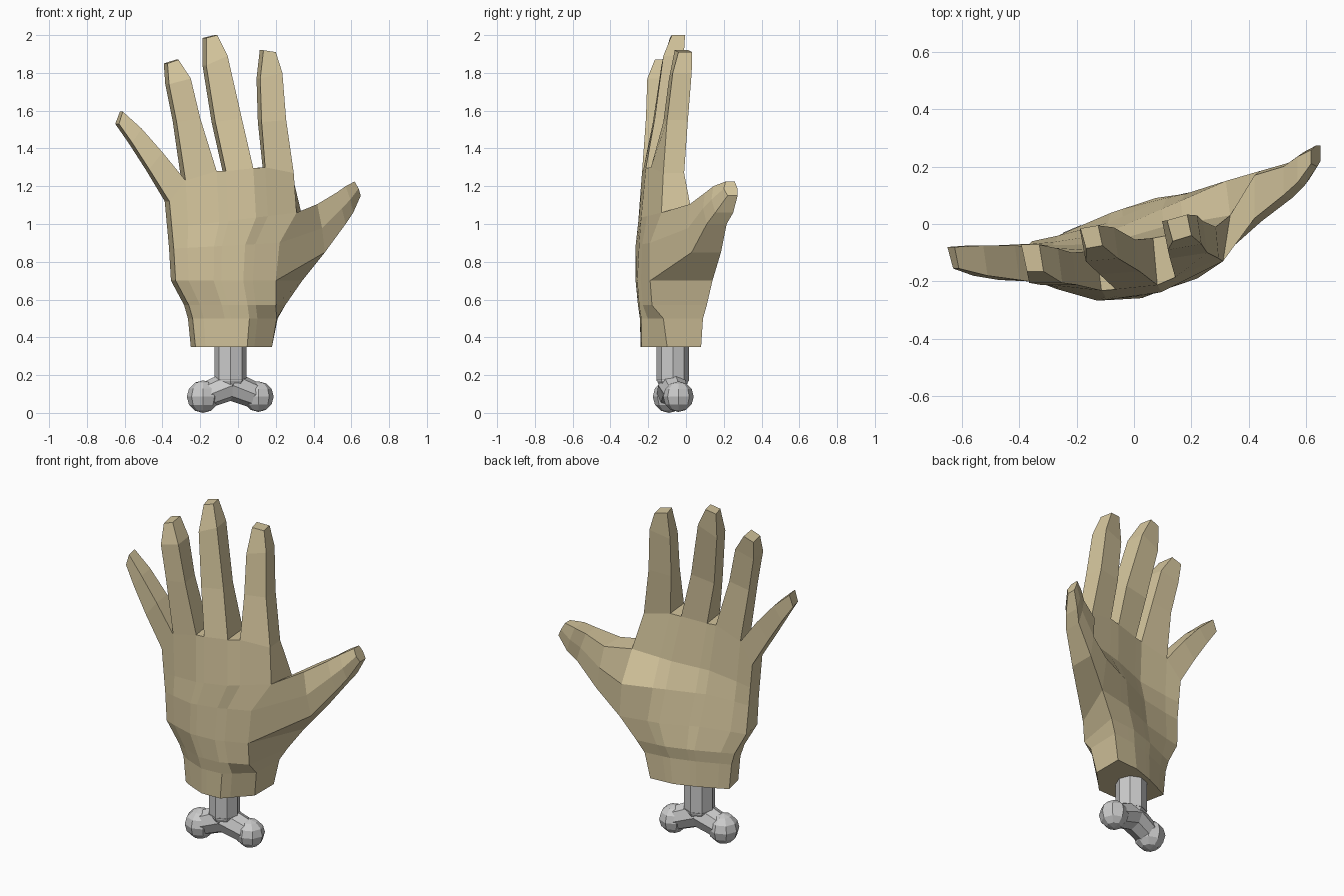
import bpy, bmesh
from mathutils import Vector, Matrix

if "Cube" in bpy.data.objects:
    bpy.data.objects.remove(bpy.data.objects["Cube"])


def finish(bm, name, color=None):
    bmesh.ops.recalc_face_normals(bm, faces=bm.faces)
    me = bpy.data.meshes.new(name)
    bm.to_mesh(me)
    bm.free()
    ob = bpy.data.objects.new(name, me)
    bpy.context.collection.objects.link(ob)
    if color:
        mat = bpy.data.materials.new(name + "_colour")
        mat.diffuse_color = color
        mat.use_nodes = True
        mat.node_tree.nodes["Principled BSDF"].inputs["Base Color"].default_value = mat.diffuse_color
        me.materials.append(mat)
    return ob


def sample(ys, f):
    # linear interpolation over evenly spaced controls
    t = f * (len(ys) - 1)
    i = min(int(t), len(ys) - 2)
    return ys[i] + (ys[i + 1] - ys[i]) * (t - i)


def bridge(bm, a, b):
    n = len(a)
    for i in range(n):
        j = (i + 1) % n
        bm.faces.new((a[i], a[j], b[j], b[i]))


# ---- hand: palm rings, fingers and thumb welded in one mesh ----
bm = bmesh.new()
COLS = (0, .13, .38, .455, .675, .77, 1)
# left z, right z, left x, right x front, right x back, front ys, back ys
ROWS = [
    (.35, .35, -.25, .18, .18, (-.17, -.24, -.24, -.10), (-.05, .02, .07, .08)),
    (.50, .50, -.265, .205, .21, (-.17, -.245, -.24, -.12), (-.05, .02, .07, .09)),
    (.57, .57, -.285, .20, .25, (-.18, -.255, -.25, -.18), (-.05, .03, .09, .11)),
    (.70, .70, -.355, .20, .34, (-.20, -.268, -.26, -.19), (-.06, -.01, .09, .14)),
    (.87, .90, -.365, .22, .32, (-.20, -.27, -.25, -.19), (-.07, -.05, .05, .15)),
    (.98, 1.06, -.375, .31, .335, (-.20, -.255, -.24, -.13), (-.07, -.08, -.01, .03)),
    (1.12, 1.27, -.388, .295, .285, (-.20, -.235, -.215, -.12), (-.07, -.10, -.05, -.01)),
]
TOP_Z = (1.12, 1.23, 1.28, 1.28, 1.295, 1.30, 1.27)
front, back = [], []
for k, (zl, zr, xl, xf, xb, yf, yb) in enumerate(ROWS):
    fr, bk = [], []
    for c, f in enumerate(COLS):
        z = TOP_Z[c] if k == len(ROWS) - 1 else zl + (zr - zl) * f
        xa = xl + .025
        fr.append(bm.verts.new((xa + (xf - xa) * f, sample(yf, f), z)))
        bk.append(bm.verts.new((xl + (xb - xl) * f, sample(yb, f), z)))
    front.append(fr)
    back.append(bk)

last = len(COLS) - 1
for k in range(len(ROWS) - 1):
    for c in range(last):
        for g in (front, back):
            bm.faces.new((g[k][c], g[k][c + 1], g[k + 1][c + 1], g[k + 1][c]))
    bm.faces.new((front[k][0], front[k + 1][0], back[k + 1][0], back[k][0]))
    if k not in (3, 4):   # thumb opening
        bm.faces.new((front[k][last], front[k + 1][last],
                      back[k + 1][last], back[k][last]))
bm.faces.new(front[0] + back[0][::-1])     # wrist cut
for c in (2, 4):                           # webs between fingers
    bm.faces.new((front[-1][c], front[-1][c + 1], back[-1][c + 1], back[-1][c]))

# fingers: first column, front tilt, sections (left x, z, right x, z, y front, y back)
FINGERS = [
    (0, 0, [(-.49, 1.29, -.40, 1.38, -.195, -.075),
            (-.58, 1.43, -.51, 1.505, -.18, -.075),
            (-.65, 1.53, -.61, 1.595, -.155, -.08)]),
    (1, 0, [(-.345, 1.54, -.20, 1.56, -.212, -.10),
            (-.385, 1.74, -.25, 1.77, -.205, -.085),
            (-.393, 1.85, -.315, 1.87, -.165, -.072)]),
    (3, .01, [(-.14, 1.54, .02, 1.56, -.165, -.055),
              (-.188, 1.84, -.055, 1.89, -.12, -.012),
              (-.187, 1.985, -.11, 2.0, -.075, -.005)]),
    (5, .02, [(.105, 1.54, .255, 1.55, -.10, .01),
              (.098, 1.77, .235, 1.80, -.07, .03),
              (.115, 1.92, .20, 1.91, -.04, .033)]),
]
for c, tilt, secs in FINGERS:
    ring = [front[-1][c], front[-1][c + 1], back[-1][c + 1], back[-1][c]]
    for xl, zl, xr, zr, yf, yb in secs:
        new = [bm.verts.new(p) for p in (
            (xl + .02, yf - tilt, zl), (xr, yf, zr), (xr - .015, yb, zr), (xl, yb - tilt, zl))]
        bridge(bm, ring, new)
        ring = new
    bm.faces.new(ring)

# thumb: sections (bottom x, z, top x, z, y front, y back)
ring = [front[k][last] for k in (3, 4, 5)] + [back[k][last] for k in (5, 4, 3)]
for xb, zb, xt, zt, yf, yb in [(.46, .85, .42, 1.105, .01, .185),
                               (.57, 1.0, .52, 1.165, .09, .215),
                               (.61, 1.06, .57, 1.20, .135, .25),
                               (.65, 1.15, .617, 1.225, .20, .273)]:
    xm, zm = (xb + xt) / 2, (zb + zt) / 2
    new = [bm.verts.new(p) for p in (
        (xb, yf + .02, zb), (xm + .005, yf, zm), (xt, yf + .01, zt),
        (xt, yb - .015, zt), (xm, yb, zm), (xb, yb, zb))]
    bridge(bm, ring, new)
    ring = new
bm.faces.new(ring)
finish(bm, "hand", (.65, .55, .33, 1))


# ---- bone: faceted shaft, two necks and two knobs ----
def cone(bm, a, b, r1, r2, sides=8):
    a, b = Vector(a), Vector(b)
    d = b - a
    m = Matrix.Translation((a + b) / 2) @ d.to_track_quat('Z', 'Y').to_matrix().to_4x4()
    bmesh.ops.create_cone(bm, cap_ends=True, segments=sides, radius1=r1,
                          radius2=r2, depth=d.length, matrix=m)


bm = bmesh.new()
cone(bm, (-.04, -.07, .17), (-.04, -.07, .36), .085, .085)
cone(bm, (-.04, -.07, .10), (-.04, -.07, .18), .055, .087)
for knob, r in (((-.185, -.09, .086), .086), ((.108, -.04, .086), .081)):
    cone(bm, (-.04, -.07, .145), knob, .078, .068)
    bmesh.ops.create_uvsphere(bm, u_segments=8, v_segments=6, radius=r,
                              matrix=Matrix.Translation(knob))
finish(bm, "wrist_bone")
